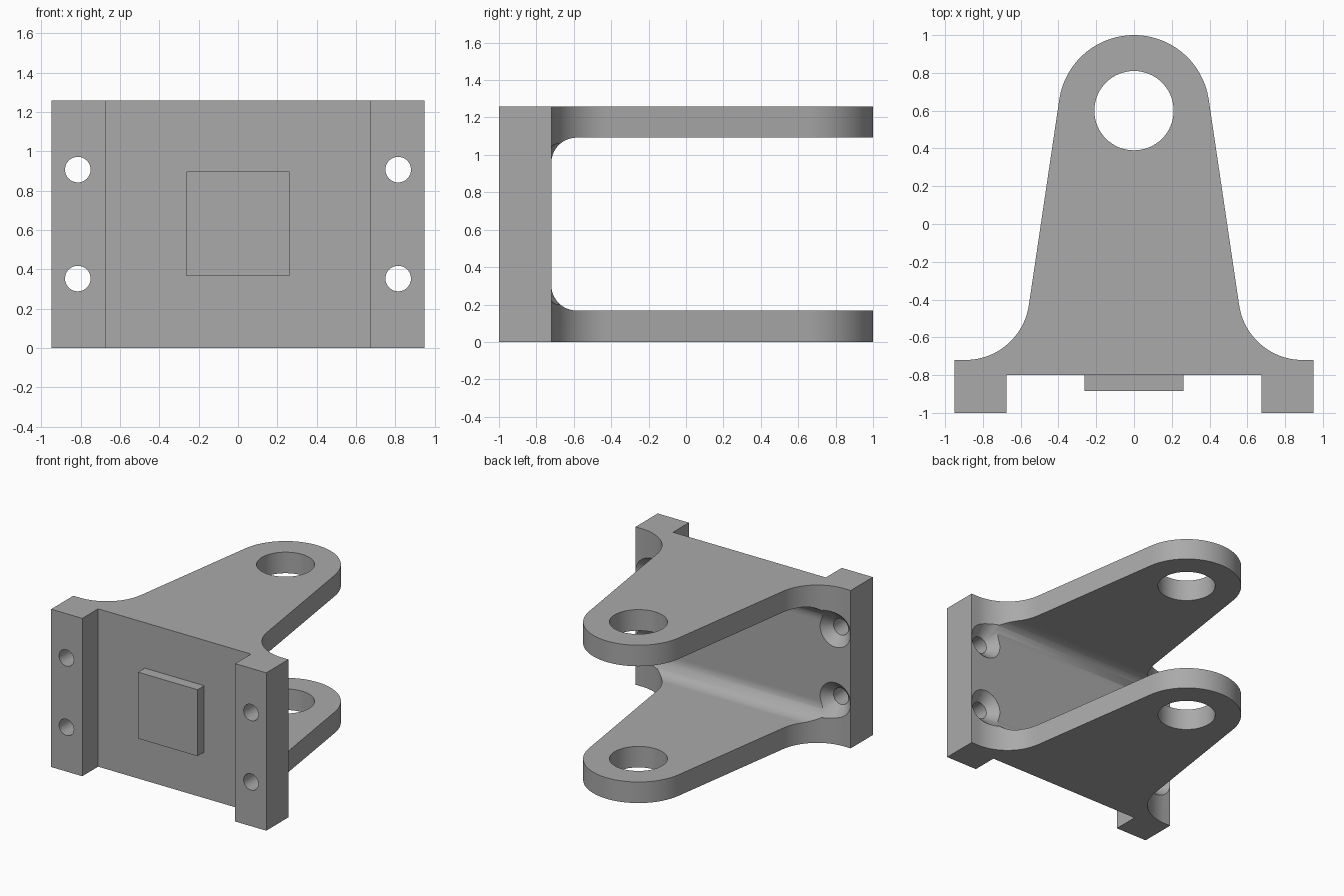
import bpy
import bmesh
from math import cos, sin, radians, pi
from mathutils import Matrix, Vector

HEIGHT = 1.26
WALL_BACK = -0.72
LUG_Y, LUG_R = 0.6, 0.4
TAPER = 8  # degrees the sides lean inwards

if "Cube" in bpy.data.objects:
    bpy.data.objects.remove(bpy.data.objects["Cube"])

grey = bpy.data.materials.new("plain grey")
grey.use_nodes = True
grey.diffuse_color = (0.4, 0.4, 0.4, 1)
grey.node_tree.nodes["Principled BSDF"].inputs["Base Color"].default_value = (0.4, 0.4, 0.4, 1)


def make_object(name, bm):
    bmesh.ops.recalc_face_normals(bm, faces=bm.faces)
    mesh = bpy.data.meshes.new(name)
    bm.to_mesh(mesh)
    bm.free()
    mesh.materials.append(grey)
    obj = bpy.data.objects.new(name, mesh)
    bpy.context.collection.objects.link(obj)
    return obj


def prism(name, points, offset):
    """Closed outline of 3D points pushed along an offset."""
    bm = bmesh.new()
    face = bm.faces.new([bm.verts.new(p) for p in points])
    new = bmesh.ops.extrude_face_region(bm, geom=[face])["geom"]
    verts = [v for v in new if isinstance(v, bmesh.types.BMVert)]
    bmesh.ops.translate(bm, verts=verts, vec=offset)
    return make_object(name, bm)


def box(name, low, high):
    (x0, y0, z0), (x1, y1, z1) = low, high
    base = [(x0, y0, z0), (x1, y0, z0), (x1, y1, z0), (x0, y1, z0)]
    return prism(name, base, (0, 0, z1 - z0))


def cone(name, centre, r1, r2, depth, turn=0, segments=48):
    bm = bmesh.new()
    matrix = Matrix.Translation(centre) @ Matrix.Rotation(radians(turn), 4, "X")
    bmesh.ops.create_cone(bm, cap_ends=True, segments=segments, radius1=r1,
                          radius2=r2, depth=depth, matrix=matrix)
    return make_object(name, bm)


def arc(cx, cy, r, start, end, steps):
    angles = [radians(start + (end - start) * i / steps) for i in range(steps + 1)]
    return [(cx + r * cos(a), cy + r * sin(a)) for a in angles]


def cut(target, cutter):
    mod = target.modifiers.new("cut", "BOOLEAN")
    mod.operation = "DIFFERENCE"
    mod.solver = "EXACT"
    mod.object = cutter
    bpy.context.view_layer.objects.active = target
    bpy.ops.object.modifier_apply(modifier=mod.name)
    bpy.data.objects.remove(cutter)


# Plan outline: right half, then mirrored
flare = 0.34
half = [(0.675, -0.8), (0.675, -1), (0.95, -1), (0.95, WALL_BACK)]
half += arc(0.893, WALL_BACK + flare, flare, 270, 180 + TAPER, 20)
half += arc(0, LUG_Y, LUG_R, TAPER, 90, 24)
outline = half + [(-x, y) for x, y in reversed(half[:-1])]
bracket = prism("clevis_bracket", [(x, y, 0) for x, y in outline], (0, 0, HEIGHT))

# Rounded channel between the two arms
arm, fillet = 0.168, 0.135
inner = WALL_BACK + fillet
channel = [(1.2, arm)]
channel += arc(inner, arm + fillet, fillet, 270, 180, 16)
channel += arc(inner, HEIGHT - arm - fillet, fillet, 180, 90, 16)
channel.append((1.2, HEIGHT - arm))
cut(bracket, prism("channel_cutter", [(-1.2, y, z) for y, z in channel], (2.4, 0, 0)))

# Pin hole through both arms
cut(bracket, cone("pin_cutter", (0, LUG_Y, HEIGHT / 2), 0.21, 0.21, 2, segments=64))

# Countersunk bolt holes, widening towards the back
for x in (-0.815, 0.815):
    for z in (0.353, 0.907):
        cut(bracket, cone("bolt_cutter", (x, -0.9, z), 0.065, 0.065, 0.5, turn=-90))
        cut(bracket, cone("sink_cutter", (x, -0.735, z), 0.065, 0.175, 0.11, turn=-90))

# Raised pad on the front wall
pad = box("front_pad", (-0.262, -0.885, 0.367), (0.262, -0.79, 0.897))

bpy.ops.object.select_all(action="DESELECT")
bracket.select_set(True)
bpy.context.view_layer.objects.active = bracket
bpy.ops.object.shade_smooth_by_angle(angle=radians(30))
